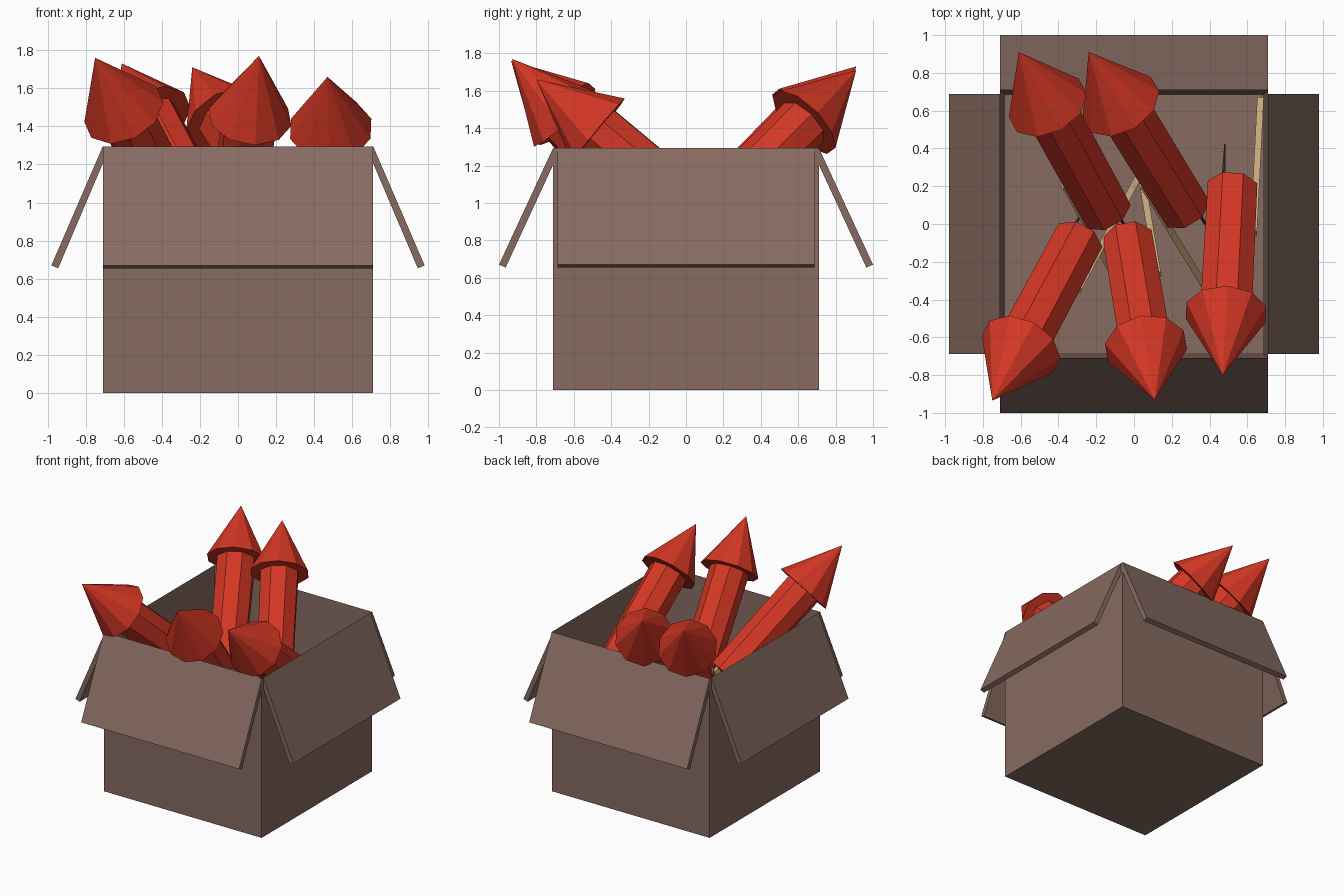
import bpy, bmesh
from math import pi
from mathutils import Vector, Matrix

if "Cube" in bpy.data.objects:
    bpy.data.objects.remove(bpy.data.objects["Cube"])


def material(name, r, g, b):
    m = bpy.data.materials.new(name)
    m.diffuse_color = (r, g, b, 1)
    m.use_nodes = True
    m.node_tree.nodes["Principled BSDF"].inputs["Base Color"].default_value = m.diffuse_color
    return m


CARD = material("cardboard_brown", 0.24, 0.147, 0.12)
RED = material("firework_red", 0.66, 0.038, 0.018)
WOOD = material("stick_tan", 0.58, 0.40, 0.21)
DARK = material("fuse_dark", 0.06, 0.05, 0.045)


def finish(name, bm, mat, matrix=Matrix()):
    bmesh.ops.recalc_face_normals(bm, faces=bm.faces)
    me = bpy.data.meshes.new(name)
    bm.to_mesh(me)
    bm.free()
    me.materials.append(mat)
    ob = bpy.data.objects.new(name, me)
    ob.matrix_world = matrix
    bpy.context.collection.objects.link(ob)
    return ob


def cone(name, mat, matrix, sides, r1, r2, z0, z1, x=0.0, turn=0.0):
    bm = bmesh.new()
    local = Matrix.Translation((x, 0, (z0 + z1) / 2)) @ Matrix.Rotation(turn, 4, 'Z')
    bmesh.ops.create_cone(bm, cap_ends=True, segments=sides, radius1=r1,
                          radius2=r2, depth=z1 - z0, matrix=local)
    bmesh.ops.remove_doubles(bm, verts=bm.verts, dist=1e-5)
    return finish(name, bm, mat, matrix)


# Open box: cube with the top face inset and pushed down to the floor
H, W = 1.295, 0.71
bm = bmesh.new()
bmesh.ops.create_cube(bm, size=1, matrix=Matrix.Translation((0, 0, H / 2))
                      @ Matrix.Diagonal((2 * W, 2 * W, H, 1)))
top = max(bm.faces, key=lambda f: f.calc_center_median().z)
bmesh.ops.inset_region(bm, faces=[top], thickness=0.04)
for v in top.verts:
    v.co.z = 0.04
finish("box", bm, CARD)


# Four folded-out flaps, each a leaning profile extruded along its edge
def flap(name, angle, half_width, reach):
    profile = [(W, H), (reach, 0.67), (reach - 0.036, 0.655), (W, 1.205)]
    bm = bmesh.new()
    face = bm.faces.new([bm.verts.new((x, -half_width, z)) for x, z in profile])
    out = bmesh.ops.extrude_face_region(bm, geom=[face])
    moved = [g for g in out["geom"] if isinstance(g, bmesh.types.BMVert)]
    bmesh.ops.translate(bm, verts=moved, vec=(0, 2 * half_width, 0))
    finish(name, bm, CARD, Matrix.Rotation(angle, 4, 'Z'))


flap("right_flap", 0, 0.688, 0.98)
flap("back_flap", pi / 2, W, 1.0)
flap("left_flap", pi, 0.688, 0.98)
flap("front_flap", -pi / 2, W, 1.0)

# Fireworks: (tip, bottom centre of the body)
SHAFT, HEAD = 0.85, 0.43
ROCKETS = [
    ((-0.61, 0.91, 1.73), (-0.15, 0.07, 0.88)),
    ((-0.24, 0.91, 1.71), (0.27, 0.08, 0.88)),
    ((-0.75, -0.935, 1.76), (-0.30, -0.09, 0.91)),
    ((0.11, -0.93, 1.77), (-0.03, -0.09, 0.81)),
    ((0.47, -0.80, 1.66), (0.52, 0.185, 0.85)),
]

for i, (tip, foot) in enumerate(ROCKETS, 1):
    tip, foot = Vector(tip), Vector(foot)
    d = (tip - foot).normalized()
    side = Vector((0, 0, 1)).cross(d).normalized()   # stick side
    up = d.cross(side)
    m = Matrix((side, up, d)).transposed().to_4x4()
    m.translation = tip - d * (SHAFT + HEAD)
    cone(f"rocket_{i}_body", RED, m, 8, 0.142, 0.148, 0, SHAFT + 0.01, turn=pi / 8)
    cone(f"rocket_{i}_head", RED, m, 10, 0.222, 0, SHAFT, SHAFT + HEAD)
    cone(f"rocket_{i}_stick", WOOD, m, 4, 0.025, 0.025, -0.62, 0.3, x=0.125, turn=pi / 4)
    # thin tapering fuse, tucked at the foot
    cone(f"rocket_{i}_fuse", DARK, m, 5, 0.004, 0.012, -0.3, 0.01, x=-0.05)
